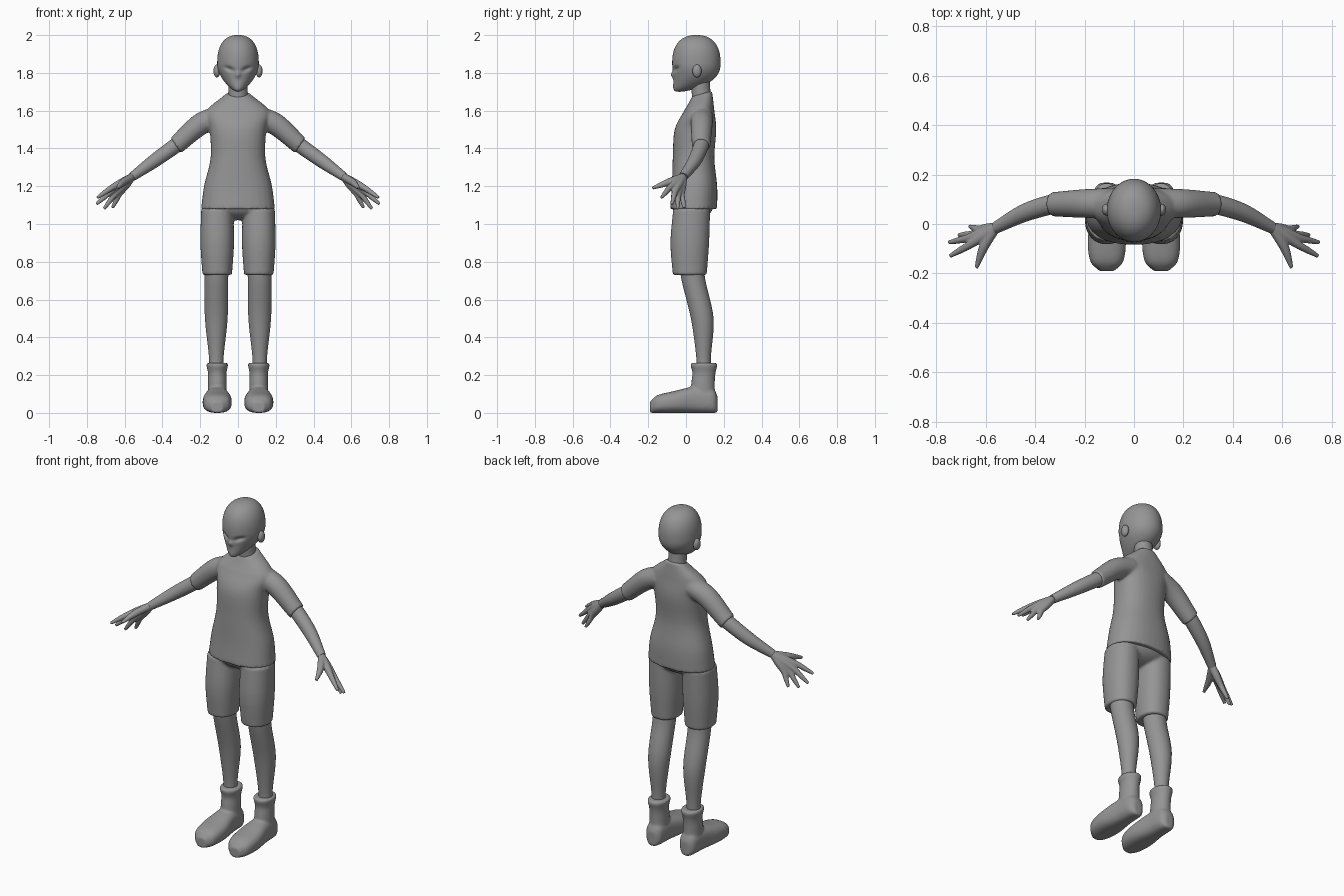
import bpy
import bmesh
from math import cos, sin, pi, exp
from mathutils import Matrix, Vector

cube = bpy.data.objects.get("Cube")
if cube:
    bpy.data.objects.remove(cube)

COLOUR = (0.3, 0.3, 0.3, 1)
grey = bpy.data.materials.new("clay_grey")
grey.use_nodes = True
grey.diffuse_color = COLOUR
grey.node_tree.nodes["Principled BSDF"].inputs["Base Color"].default_value = COLOUR

ACROSS, BACKWARD, UP = Vector((1, 0, 0)), Vector((0, 1, 0)), Vector((0, 0, 1))


def spline(keys, steps=5):
    """Smooth interpolation through a list of equally long vectors."""
    keys = [Vector(key) for key in keys]
    keys = [2 * keys[0] - keys[1]] + keys + [2 * keys[-1] - keys[-2]]
    points = []
    for before, start, end, after in zip(keys, keys[1:], keys[2:], keys[3:]):
        leave, arrive = (end - before) / 2, (after - start) / 2
        for step in range(steps):
            t = step / steps
            ease = t * t * (3 - 2 * t)
            points.append(start.lerp(end, ease) + leave * t * (1 - t) ** 2
                          - arrive * t * t * (1 - t))
    return points + [keys[-2]]


def skin(bm, rings, side, rise, power=2, sides=32):
    """Closed tube over rings of centre, width and height on the side and rise axes."""
    loops = []
    for centre, width, height in rings:
        loop = []
        for index in range(sides):
            angle = 2 * pi * index / sides
            c, s = cos(angle), sin(angle)
            fit = (abs(c) ** power + abs(s) ** power) ** (-1 / power)
            loop.append(bm.verts.new(centre + fit * (side * width * c + rise * height * s)))
        loops.append(loop)
    for lower, upper in zip(loops, loops[1:]):
        for index in range(sides):
            previous = index - 1
            bm.faces.new((lower[previous], lower[index], upper[index], upper[previous]))
    bm.faces.new(loops[0])
    bm.faces.new(loops[-1])


def column(bm, x, keys, depth=1, power=2):
    """Upright part from keys of height, y centre and half width."""
    rings = [(Vector((x, y, z)), r, r * depth) for z, y, r in spline(keys)]
    skin(bm, rings, ACROSS, BACKWARD, power)


def limb(bm, joints, radii):
    """Round tapered limb through joints, its rings square to its direction."""
    direction = (joints[-1] - joints[0]).normalized()
    side = direction.cross(UP).normalized()
    keys = [(*joint, radius) for joint, radius in zip(joints, radii)]
    rings = [(key.resized(3), key[3], key[3]) for key in spline(keys)]
    skin(bm, rings, side, side.cross(direction))


def ball(bm, centre, size, segments=48):
    """Ellipsoid; returns its vertices."""
    place = Matrix.Translation(centre) @ Matrix.Diagonal((*size, 1))
    return bmesh.ops.create_uvsphere(bm, u_segments=segments, v_segments=segments,
                                     radius=1, matrix=place)["verts"]


def mirror(bm):
    """Copy everything built so far to the other side."""
    copy = bmesh.ops.duplicate(bm, geom=bm.verts[:] + bm.edges[:] + bm.faces[:])
    for item in copy["geom"]:
        if isinstance(item, bmesh.types.BMVert):
            item.co.x = -item.co.x


def finish(name, bm, voxel=None):
    """Turn the bmesh into an object, melting its parts together if voxel is set."""
    bmesh.ops.recalc_face_normals(bm, faces=bm.faces)
    mesh = bpy.data.meshes.new(name)
    bm.to_mesh(mesh)
    bm.free()
    mesh.materials.append(grey)
    part = bpy.data.objects.new(name, mesh)
    bpy.context.collection.objects.link(part)
    if voxel:
        blend = part.modifiers.new("blend", 'REMESH')
        blend.mode = 'VOXEL'
        blend.voxel_size = voxel
        blend.use_smooth_shade = True
        soften = part.modifiers.new("soften", 'SMOOTH')
        soften.iterations = 4
    else:
        bpy.ops.object.select_all(action='DESELECT')
        bpy.context.view_layer.objects.active = part
        part.select_set(True)
        bpy.ops.object.shade_smooth_by_angle(angle=pi / 4)


def bump(offset, reach):
    return exp(-(offset / reach) ** 2)


# Head: full skull above, narrowing and moving forward to the chin below
bm = bmesh.new()
for vert in ball(bm, (0, 0, 0), (1, 1, 1), segments=96):
    x, y, u = vert.co
    if u > 0:
        full = (1 - min(u, 1) ** 2.4) ** (1 / 2.4) / max((1 - u * u) ** 0.5, 0.01)
        x, y = x * full, y * full
    else:
        x *= 1 - 0.35 * u * u
    vert.co = (0.11 * x, 0.055 + 0.128 * y + 0.09 * min(u, 0) ** 3, 1.85 + 0.15 * u)
    # Slanted eye sockets and a small nose
    if y < 0:
        out = abs(vert.co.x) - 0.045
        drop = vert.co.z - 1.82
        vert.co.y += 0.016 * bump(out, 0.024) * bump(drop - out / 3, 0.012)
        vert.co.y -= 0.012 * bump(vert.co.x, 0.013) * bump(drop + 0.03, 0.016)
finish("head", bm)

# Ears
bm = bmesh.new()
ball(bm, (0.112, 0.058, 1.81), (0.018, 0.024, 0.034))
mirror(bm)
finish("ears", bm)

# Neck
bm = bmesh.new()
column(bm, 0, [(1.6, 0.09, 0.055), (1.7, 0.08, 0.05), (1.77, 0.075, 0.05)])
finish("neck", bm)

# Shirt: torso melted into the sleeves, collar dipping at the front
shoulder, elbow = Vector((0.1, 0.085, 1.57)), Vector((0.33, 0.08, 1.415))
wrist = Vector((0.56, -0.015, 1.25))
bm = bmesh.new()
limb(bm, [shoulder, shoulder.lerp(elbow, 0.45) + UP * 0.025, elbow], [0.06, 0.058, 0.049])
mirror(bm)
torso = [(1.08, 0.04, 0.195, 0.125), (1.2, 0.045, 0.18, 0.12), (1.35, 0.04, 0.145, 0.11),
         (1.5, 0.05, 0.15, 0.11), (1.6, 0.07, 0.165, 0.08), (1.69, 0.085, 0.06, 0.053)]
rings = [(Vector((0, y, z)), width, depth) for z, y, width, depth in spline(torso)]
skin(bm, rings, ACROSS, BACKWARD, power=2.3)
for vert in bm.verts:
    vert.co.z += max(0, vert.co.z - 1.6) * (vert.co.y - shoulder.y) * 3
finish("shirt", bm, voxel=0.008)

# Forearms
bm = bmesh.new()
limb(bm, [shoulder.lerp(elbow, 0.8), elbow, elbow.lerp(wrist, 0.5) + BACKWARD * 0.012, wrist],
     [0.037, 0.04, 0.036, 0.024])
mirror(bm)
finish("forearms", bm)

# Hands: every finger runs from the wrist over its knuckle to the tip
bm = bmesh.new()
for tip in ((0.745, -0.13, 1.14), (0.75, -0.075, 1.105), (0.71, -0.045, 1.08),
            (0.665, -0.01, 1.085)):
    tip = Vector(tip)
    knuckle = wrist.lerp(tip, 0.55) + Vector((0.01, -0.01, 0))
    limb(bm, [wrist, wrist.lerp(knuckle, 0.5), knuckle, knuckle.lerp(tip, 0.5), tip],
         [0.02, 0.021, 0.016, 0.013, 0.008])
thumb = Vector((0.638, -0.177, 1.19))
limb(bm, [wrist, wrist.lerp(thumb, 0.5) + ACROSS * 0.01, thumb], [0.02, 0.019, 0.008])
mirror(bm)
finish("hands", bm, voxel=0.004)

# Shorts: two short legs melted into the hips
bm = bmesh.new()
column(bm, 0.11, [(1.08, 0.03, 0.085), (0.9, 0.02, 0.089), (0.73, 0.02, 0.078)],
       depth=1.15, power=2.2)
mirror(bm)
ball(bm, (0, 0.035, 1.1), (0.185, 0.11, 0.08))
finish("shorts", bm, voxel=0.008)

# Lower legs
bm = bmesh.new()
column(bm, 0.115, [(0.8, 0.03, 0.065), (0.7, 0.04, 0.063), (0.5, 0.086, 0.06),
                   (0.3, 0.093, 0.039), (0.2, 0.093, 0.039)])
mirror(bm)
finish("lower_legs", bm)

# Boots: shaft with a flared cuff melted into the foot
bm = bmesh.new()
column(bm, 0.11, [(0.03, 0.09, 0.052), (0.15, 0.09, 0.05), (0.21, 0.095, 0.049),
                  (0.25, 0.095, 0.057), (0.265, 0.095, 0.054)], depth=1.25)
foot = [(-0.19, 0.03, 0.03), (-0.15, 0.067, 0.047), (-0.06, 0.077, 0.058),
        (0.05, 0.06, 0.07), (0.14, 0.05, 0.064), (0.167, 0.025, 0.045)]
rings = [(Vector((0.11, y, height)), width, height) for y, width, height in spline(foot)]
skin(bm, rings, ACROSS, UP, power=2.6)
mirror(bm)
finish("boots", bm, voxel=0.007)
